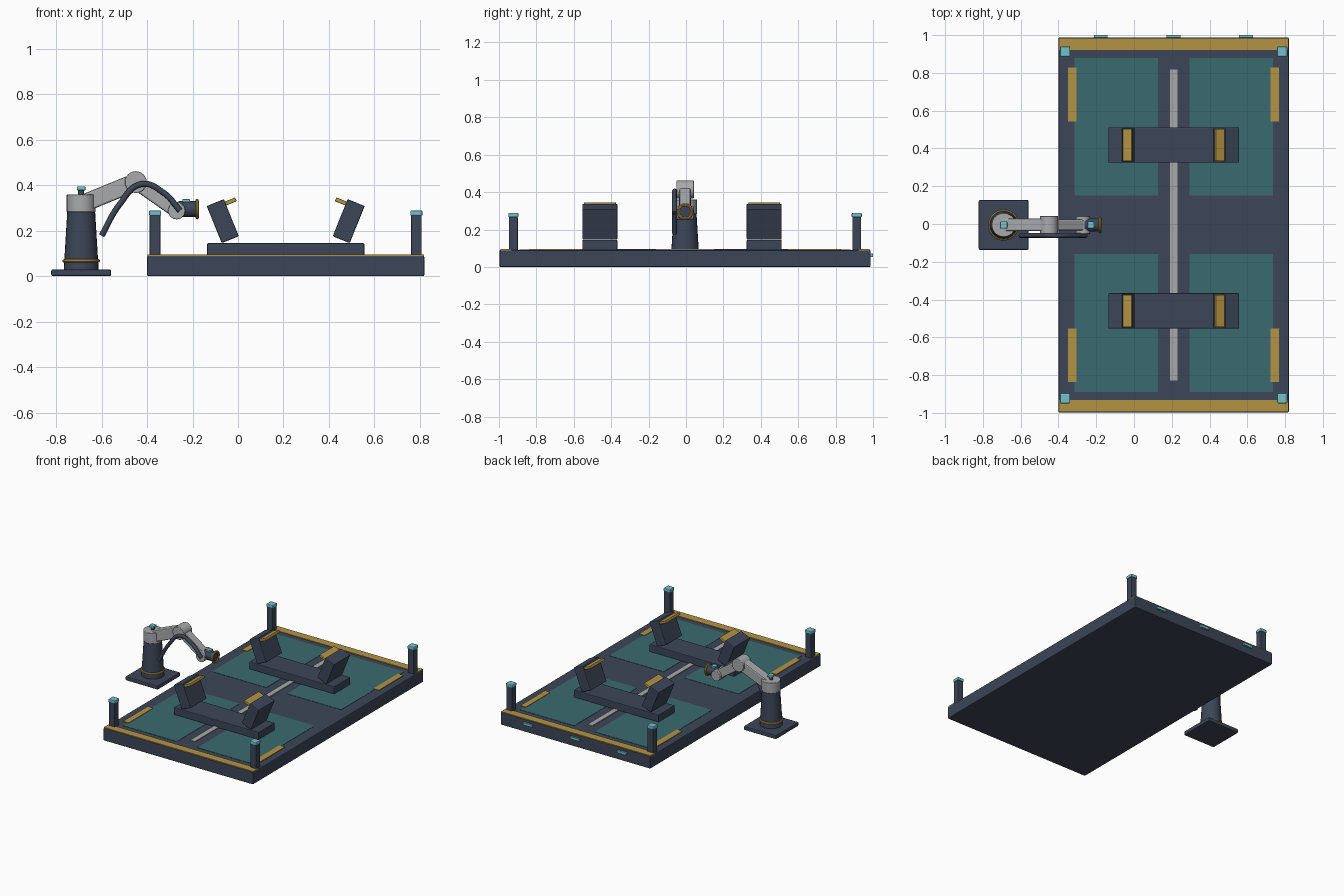
import bpy, math
from mathutils import Vector

if "Cube" in bpy.data.objects:
    bpy.data.objects.remove(bpy.data.objects["Cube"])


def material(name, rgb):
    """Flat colour from sRGB 0-255 values, stored as linear."""
    m = bpy.data.materials.new(name)
    lin = [((c / 255 + 0.055) / 1.055) ** 2.4 for c in rgb]
    m.diffuse_color = (*lin, 1)
    m.use_nodes = True
    m.node_tree.nodes["Principled BSDF"].inputs["Base Color"].default_value = m.diffuse_color
    return m


NAVY = material("dark navy", (60, 70, 88))
TEAL = material("teal mat", (58, 106, 112))
GOLD = material("gold", (180, 147, 66))
CYAN = material("light cyan", (115, 192, 204))
GREY = material("light grey", (168, 170, 172))


def finish(ob, name, mat, bevel=0.0, smooth=False):
    ob.name = name
    ob.data.materials.clear()
    ob.data.materials.append(mat)
    if bevel:
        b = ob.modifiers.new("bevel", 'BEVEL')
        b.width, b.segments, b.limit_method = bevel, 2, 'ANGLE'
    if smooth:
        bpy.ops.object.shade_smooth_by_angle(angle=math.radians(35))
    return ob


def box(name, c, size, mat, bevel=0.0, tilt=0.0):
    """Box at centre c, tilted about the y axis."""
    bpy.ops.mesh.primitive_cube_add(size=1, location=c, rotation=(0, tilt, 0))
    ob = bpy.context.object
    ob.scale = size
    bpy.ops.object.transform_apply(location=False, rotation=False, scale=True)
    return finish(ob, name, mat, bevel)


def cyl(name, a, b, r1, mat, r2=None, sides=24, bevel=0.0):
    """Cylinder or cone from point a to point b."""
    a, b = Vector(a), Vector(b)
    bpy.ops.mesh.primitive_cone_add(vertices=sides, radius1=r1, radius2=r1 if r2 is None else r2,
                                    depth=(b - a).length, location=(a + b) / 2)
    ob = bpy.context.object
    ob.rotation_euler = (b - a).to_track_quat('Z', 'Y').to_euler()
    return finish(ob, name, mat, bevel, smooth=True)


def ring(name, c, major, minor, mat, rot=(0, 0, 0)):
    bpy.ops.mesh.primitive_torus_add(location=c, rotation=rot, major_radius=major, minor_radius=minor,
                                     major_segments=28, minor_segments=8)
    return finish(bpy.context.object, name, mat, smooth=True)


CX, CY, TOP = 0.21, -0.005, 0.09   # platform centre and deck height

# Platform deck with the gold end strips, floor mats and centre rail
box("platform", (CX, CY, TOP / 2), (1.22, 1.985, TOP), NAVY, 0.006)
box("centre_rail", (CX, CY, TOP + 0.002), (0.038, 1.645, 0.008), GREY)
for sy in (-1, 1):
    box("end_strip", (CX, CY + sy * 0.957, TOP + 0.001), (1.216, 0.06, 0.008), GOLD)
    for sx in (-1, 1):
        box("floor_mat", (CX + sx * 0.305, CY + sy * 0.52, TOP), (0.442, 0.73, 0.004), TEAL)
        box("side_marker", (CX + sx * 0.536, CY + sy * 0.69, TOP + 0.001), (0.045, 0.285, 0.008), GOLD)
        # Corner posts with lamp caps
        px, py = CX + sx * 0.575, CY + sy * 0.918
        box("corner_post", (px, py, 0.178), (0.047, 0.047, 0.18), NAVY, 0.003)
        box("post_cap", (px, py, 0.277), (0.054, 0.054, 0.024), CYAN, 0.006)

# Indicator plates on the back edge
for x in (-0.176, 0.208, 0.592):
    box("indicator_plate", (x, 0.993, 0.063), (0.074, 0.014, 0.018), CYAN)

# Two cradles with inclined support blocks and gold pads
TILT = math.radians(22)
for y in (0.418, -0.46):
    box("cradle_base", (CX, y, 0.117), (0.692, 0.187, 0.056), NAVY, 0.005)
    for s in (-1, 1):
        box("cradle_block", (CX + s * 0.277, y, 0.242), (0.081, 0.187, 0.176), NAVY, 0.005, s * TILT)
        box("cradle_pad", (CX + s * 0.247, y, 0.327), (0.06, 0.17, 0.018), GOLD, 0.003, s * TILT)

# Robot pedestal
RX = -0.69
box("robot_foot", (RX, CY, 0.015), (0.264, 0.264, 0.03), NAVY, 0.007)
cyl("pedestal", (RX, CY, 0.025), (RX, CY, 0.29), 0.077, NAVY, 0.061)
ring("pedestal_ring", (RX, CY, 0.067), 0.075, 0.008, GOLD)
cyl("shoulder", (RX, CY, 0.283), (RX, CY, 0.36), 0.064, GREY, bevel=0.003)
cyl("beacon_stem", (RX, CY, 0.355), (RX, CY, 0.38), 0.013, NAVY)
box("beacon_cap", (RX, CY, 0.386), (0.038, 0.038, 0.018), CYAN, 0.005)


def link(name, p, q, thick, width):
    """Square arm link between two joints in the xz plane."""
    dx, dz = q[0] - p[0], q[1] - p[1]
    box(name, ((p[0] + q[0]) / 2, CY, (p[1] + q[1]) / 2), (math.hypot(dx, dz), width, thick),
        GREY, 0.008, -math.atan2(dz, dx))


# Arm links and joints
ELBOW, WRIST = (-0.45, 0.414), (-0.27, 0.288)
link("upper_arm", (-0.68, 0.32), ELBOW, 0.078, 0.066)
link("forearm", ELBOW, WRIST, 0.064, 0.06)
for name, p, r in (("elbow_joint", ELBOW, 0.048), ("wrist_joint", WRIST, 0.038)):
    cyl(name, (p[0], CY - 0.047, p[1]), (p[0], CY + 0.047, p[1]), r, GREY, bevel=0.003)

# Tool head with gold ring and sensor
cyl("tool_head", (-0.262, CY, 0.295), (-0.178, CY, 0.295), 0.035, NAVY)
ring("tool_ring", (-0.18, CY, 0.295), 0.037, 0.008, GOLD, (0, math.pi / 2, 0))
box("tool_sensor", (-0.228, CY, 0.332), (0.034, 0.036, 0.014), CYAN, 0.003)

# Cable looping beside the arm
curve = bpy.data.curves.new("cable", 'CURVE')
curve.dimensions, curve.bevel_depth, curve.bevel_resolution = '3D', 0.013, 2
path = [(-0.60, 0.178), (-0.52, 0.317), (-0.425, 0.405), (-0.325, 0.365), (-0.255, 0.288)]
sp = curve.splines.new('BEZIER')
sp.bezier_points.add(len(path) - 1)
for bp, (x, z) in zip(sp.bezier_points, path):
    bp.co = (x, -0.061, z)
    bp.handle_left_type = bp.handle_right_type = 'AUTO'
sp.resolution_u = 8
curve.use_fill_caps = True
curve.materials.append(NAVY)
bpy.context.collection.objects.link(bpy.data.objects.new("cable", curve))
